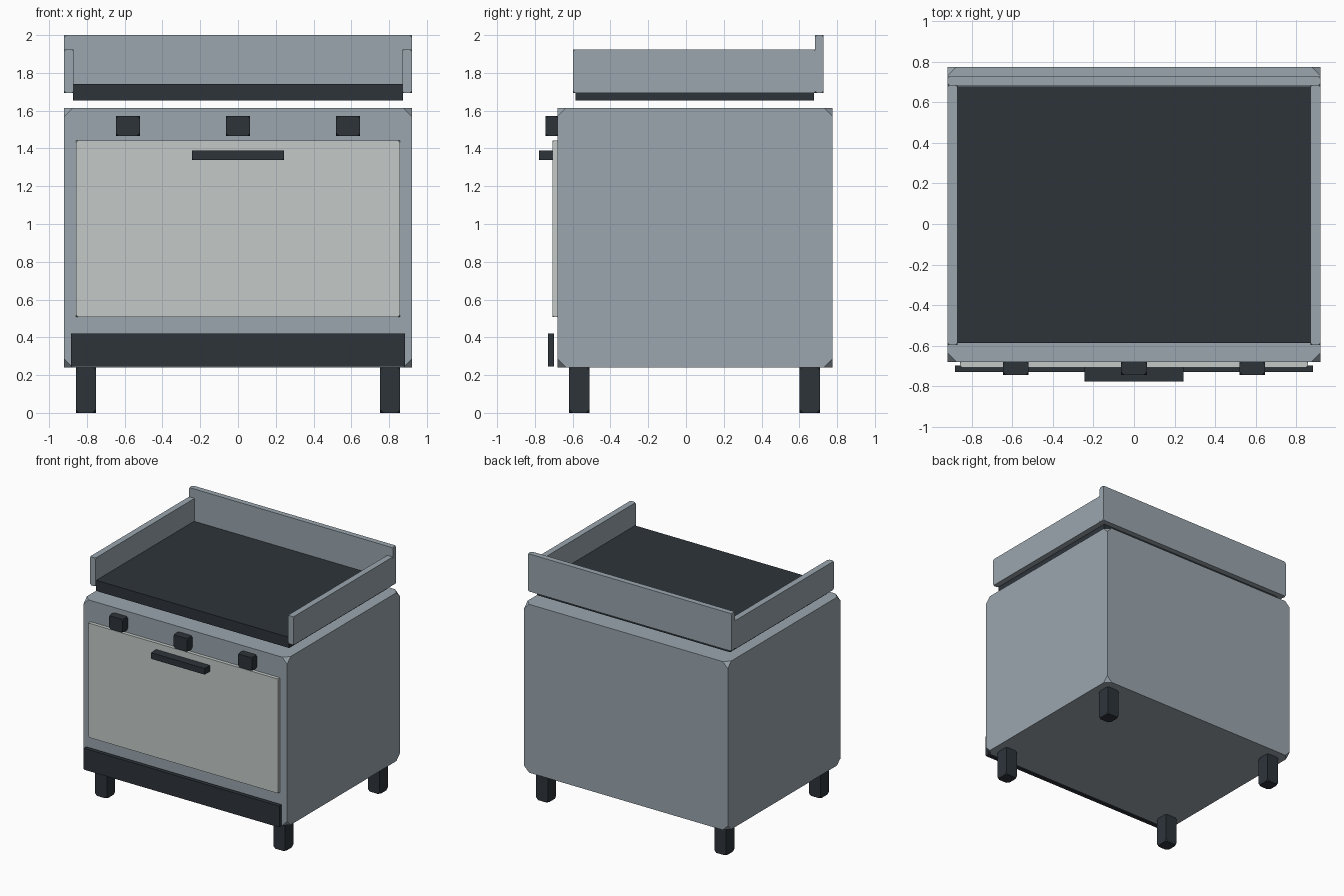
import bpy

if "Cube" in bpy.data.objects:
    bpy.data.objects.remove(bpy.data.objects["Cube"])


def material(name, rgb):
    m = bpy.data.materials.new(name)
    m.diffuse_color = (*rgb, 1.0)
    m.use_nodes = True
    m.node_tree.nodes["Principled BSDF"].inputs["Base Color"].default_value = m.diffuse_color
    return m


steel = material("brushed_steel", (0.323, 0.381, 0.423))
door_grey = material("pale_door", (0.552, 0.591, 0.578))
dark = material("dark_iron", (0.026, 0.034, 0.042))


def box(name, x, y, z, mat, cut):
    """Box from (min, max) ranges, with its eight corners clipped."""
    mesh = bpy.data.meshes.new(name)
    verts = [(a, b, c) for a in x for b in y for c in z]
    faces = [(0, 1, 3, 2), (4, 6, 7, 5), (0, 4, 5, 1),
             (2, 3, 7, 6), (0, 2, 6, 4), (1, 5, 7, 3)]
    mesh.from_pydata(verts, [], faces)
    mesh.materials.append(mat)
    ob = bpy.data.objects.new(name, mesh)
    bpy.context.collection.objects.link(ob)
    bev = ob.modifiers.new("clipped_corners", 'BEVEL')
    bev.affect = 'VERTICES'
    bev.offset_type = 'ABSOLUTE'
    bev.limit_method = 'NONE'
    bev.width = cut
    bev.segments = 1
    return ob


# Oven body
box("oven_body", (-0.92, 0.92), (-0.68, 0.775), (0.24, 1.615), steel, 0.045)

# Oven door, handle and kick plate
box("oven_door", (-0.857, 0.857), (-0.708, -0.675), (0.508, 1.442), door_grey, 0.01)
box("door_handle", (-0.243, 0.243), (-0.777, -0.705), (1.34, 1.39), dark, 0.008)
box("kick_plate", (-0.884, 0.884), (-0.73, -0.698), (0.246, 0.42), dark, 0.005)

# Control knobs
for i, cx in enumerate((-0.583, 0.0, 0.583)):
    box(f"knob_{i + 1}", (cx - 0.063, cx + 0.063), (-0.745, -0.675),
        (1.465, 1.573), dark, 0.016)

# Griddle plate
box("griddle_plate", (-0.873, 0.873), (-0.586, 0.677), (1.653, 1.74), dark, 0.006)

# Splash guards
box("back_guard", (-0.92, 0.92), (0.683, 0.728), (1.693, 2.0), steel, 0.012)
for side, s in (("left", -1), ("right", 1)):
    box(f"{side}_guard", tuple(sorted((s * 0.87, s * 0.92))), (-0.597, 0.687),
        (1.693, 1.925), steel, 0.012)

# Legs
for side, s in (("left", -1), ("right", 1)):
    for end, cy in (("front", -0.565), ("back", 0.655)):
        cx = s * 0.805
        box(f"{end}_{side}_leg", (cx - 0.053, cx + 0.053), (cy - 0.054, cy + 0.054),
            (0.0, 0.245), dark, 0.018)
